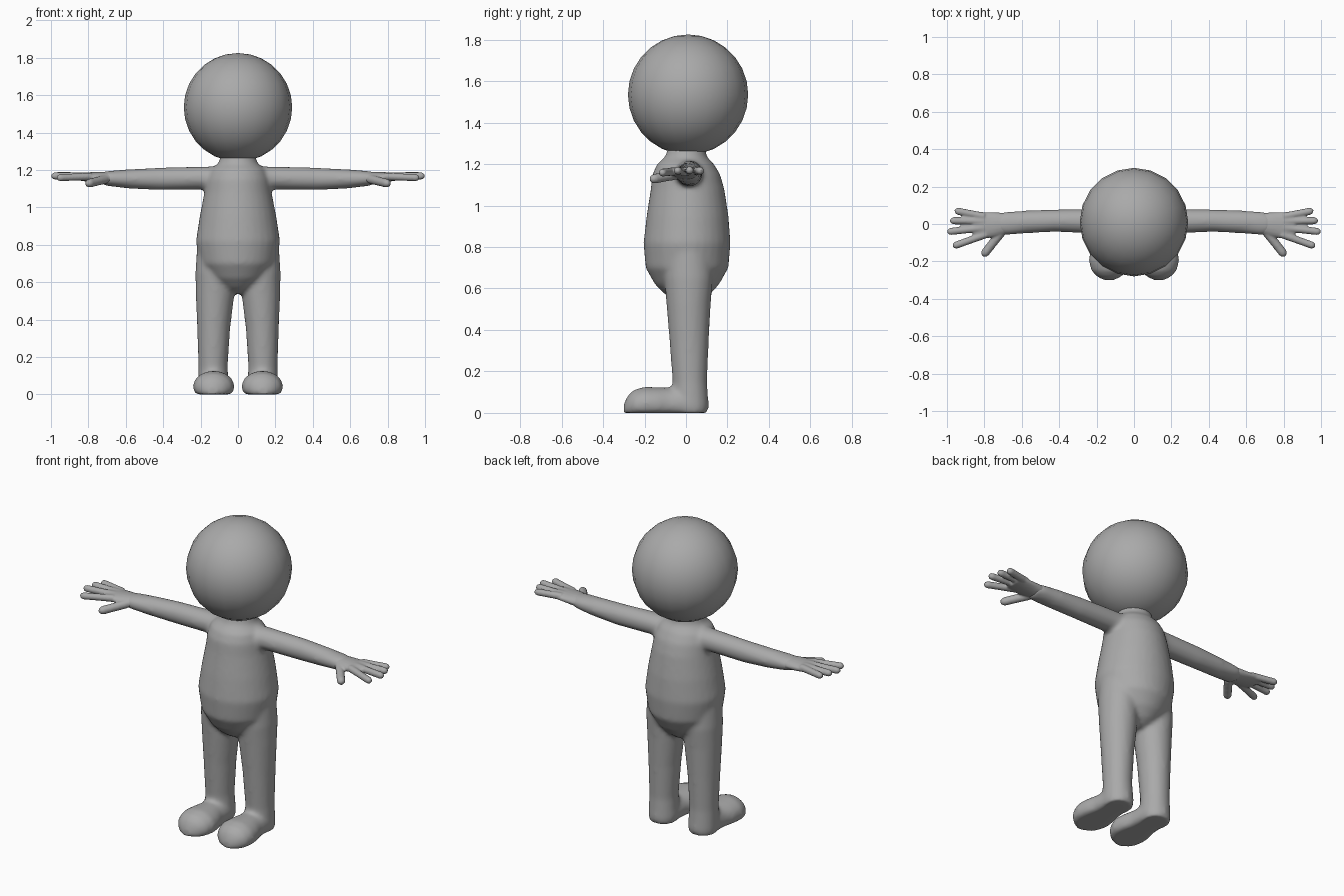
import bpy
import bmesh
from math import cos, sin, pi
from mathutils import Vector

cube = bpy.data.objects.get("Cube")
if cube:
    bpy.data.objects.remove(cube, do_unlink=True)

GREY = (0.4, 0.4, 0.4, 1)
grey = bpy.data.materials.new("plain grey")
grey.use_nodes = True
grey.diffuse_color = GREY
grey.node_tree.nodes["Principled BSDF"].inputs["Base Color"].default_value = GREY


def skin(bm, rings):
    """Join a list of point rings into a closed tube."""
    loops = [[bm.verts.new(p) for p in ring] for ring in rings]
    n = len(loops[0])
    for a, b in zip(loops, loops[1:]):
        for i in range(n):
            j = (i + 1) % n
            bm.faces.new((a[i], a[j], b[j], b[i]))
    bm.faces.new(loops[0])
    bm.faces.new(loops[-1])


def loft(bm, axis, sections, side=1, n=24, floor=False):
    """Each section: position on axis, then low/high limits on the other two axes."""
    others = [k for k in range(3) if k != axis]
    rings = []
    for pos, lo1, hi1, lo2, hi2 in sections:
        ring = []
        for i in range(n):
            t = 2 * pi * i / n
            p = Vector()
            p[axis] = pos
            p[others[0]] = (lo1 + hi1) / 2 + cos(t) * (hi1 - lo1) / 2
            p[others[1]] = (lo2 + hi2) / 2 + sin(t) * (hi2 - lo2) / 2
            if floor:
                p.z = max(p.z, 0)
            p.x *= side
            ring.append(p)
        rings.append(ring)
    skin(bm, rings)


def finger(bm, base, tip, r, side, n=10):
    """Round-ended tapered tube between two points."""
    a, b = Vector(base), Vector(tip)
    d = (b - a).normalized()
    u = d.cross(Vector((0, 0, 1))).normalized()
    v = d.cross(u)
    length = (b - a).length
    steps = [(0, r), (length * 0.5, r * 0.95), (length - r, r * 0.95),
             (length - r * 0.4, r * 0.75), (length, r * 0.2)]
    rings = []
    for s, rad in steps:
        ring = [a + d * s + (u * cos(2 * pi * i / n) + v * sin(2 * pi * i / n)) * rad
                for i in range(n)]
        for p in ring:
            p.x *= side
        rings.append(ring)
    skin(bm, rings)


def make_object(name, bm):
    bmesh.ops.recalc_face_normals(bm, faces=bm.faces)
    for f in bm.faces:
        f.smooth = True
    me = bpy.data.meshes.new(name)
    bm.to_mesh(me)
    bm.free()
    me.materials.append(grey)
    ob = bpy.data.objects.new(name, me)
    bpy.context.collection.objects.link(ob)
    return ob


def blend(ob, voxel, passes):
    """Fuse overlapping tubes into one soft skin."""
    remesh = ob.modifiers.new("fuse", 'REMESH')
    remesh.mode = 'VOXEL'
    remesh.voxel_size = voxel
    remesh.use_smooth_shade = True
    soften = ob.modifiers.new("soften", 'SMOOTH')
    soften.factor = 0.5
    soften.iterations = passes


# Head
bm = bmesh.new()
bmesh.ops.create_uvsphere(bm, u_segments=20, v_segments=14, radius=0.29)
bmesh.ops.translate(bm, verts=bm.verts, vec=(0, 0.01, 1.535))
make_object("head", bm)

# Torso: z, then x limits and y limits
torso = [(0.54, 0.05, -0.05, 0.07), (0.57, 0.10, -0.10, 0.115),
         (0.62, 0.155, -0.15, 0.16), (0.70, 0.205, -0.195, 0.205),
         (0.82, 0.225, -0.205, 0.215), (0.95, 0.205, -0.19, 0.205),
         (1.08, 0.18, -0.17, 0.185), (1.15, 0.17, -0.162, 0.165),
         (1.20, 0.15, -0.14, 0.135), (1.235, 0.105, -0.10, 0.10),
         (1.30, 0.085, -0.08, 0.09)]
# Leg: z, x limits, y limits
leg = [(0, 0.055, 0.21, -0.06, 0.105), (0.03, 0.048, 0.215, -0.07, 0.11),
       (0.15, 0.055, 0.212, -0.065, 0.102), (0.35, 0.042, 0.218, -0.08, 0.11),
       (0.53, 0.02, 0.226, -0.095, 0.12), (0.65, 0.02, 0.228, -0.105, 0.13),
       (0.78, 0.03, 0.22, -0.10, 0.12)]
# Foot: y, x limits, z limits (flattened on the ground)
foot = [(0.05, 0.05, 0.21, -0.04, 0.13), (-0.08, 0.042, 0.218, -0.04, 0.122),
        (-0.14, 0.025, 0.235, -0.04, 0.124), (-0.20, 0.018, 0.242, -0.04, 0.126),
        (-0.25, 0.035, 0.228, -0.04, 0.112), (-0.28, 0.065, 0.20, -0.03, 0.085),
        (-0.30, 0.105, 0.165, -0.02, 0.045)]
# Arm: x, y limits, z limits
arm = [(0.08, -0.065, 0.085, 1.08, 1.22), (0.20, -0.052, 0.08, 1.095, 1.218),
       (0.42, -0.042, 0.078, 1.092, 1.212), (0.58, -0.05, 0.072, 1.1, 1.204),
       (0.68, -0.06, 0.066, 1.112, 1.196), (0.73, -0.055, 0.055, 1.12, 1.19)]

bm = bmesh.new()
loft(bm, 2, [(z, -w, w, y0, y1) for z, w, y0, y1 in torso], n=32)
for side in (1, -1):
    loft(bm, 2, leg, side)
    loft(bm, 1, foot, side, floor=True)
    loft(bm, 0, arm, side)
blend(make_object("body", bm), 0.012, 8)

# Hands: palm, four fingers and a thumb
palm = [(0.67, -0.052, 0.058, 1.12, 1.19), (0.74, -0.07, 0.062, 1.128, 1.19),
        (0.81, -0.08, 0.065, 1.138, 1.187), (0.86, -0.07, 0.062, 1.145, 1.183)]
fingers = [((0.80, 0.04, 1.168), (0.96, 0.072, 1.168)),
           ((0.80, 0.015, 1.168), (0.985, 0.018, 1.17)),
           ((0.80, -0.02, 1.168), (1.0, -0.042, 1.168)),
           ((0.79, -0.055, 1.165), (0.97, -0.12, 1.158))]
for side, word in ((1, "left"), (-1, "right")):
    bm = bmesh.new()
    loft(bm, 0, palm, side, n=20)
    for base, tip in fingers:
        finger(bm, base, tip, 0.021, side)
    finger(bm, (0.71, -0.045, 1.15), (0.81, -0.172, 1.125), 0.025, side)
    blend(make_object(word + "_hand", bm), 0.006, 4)
